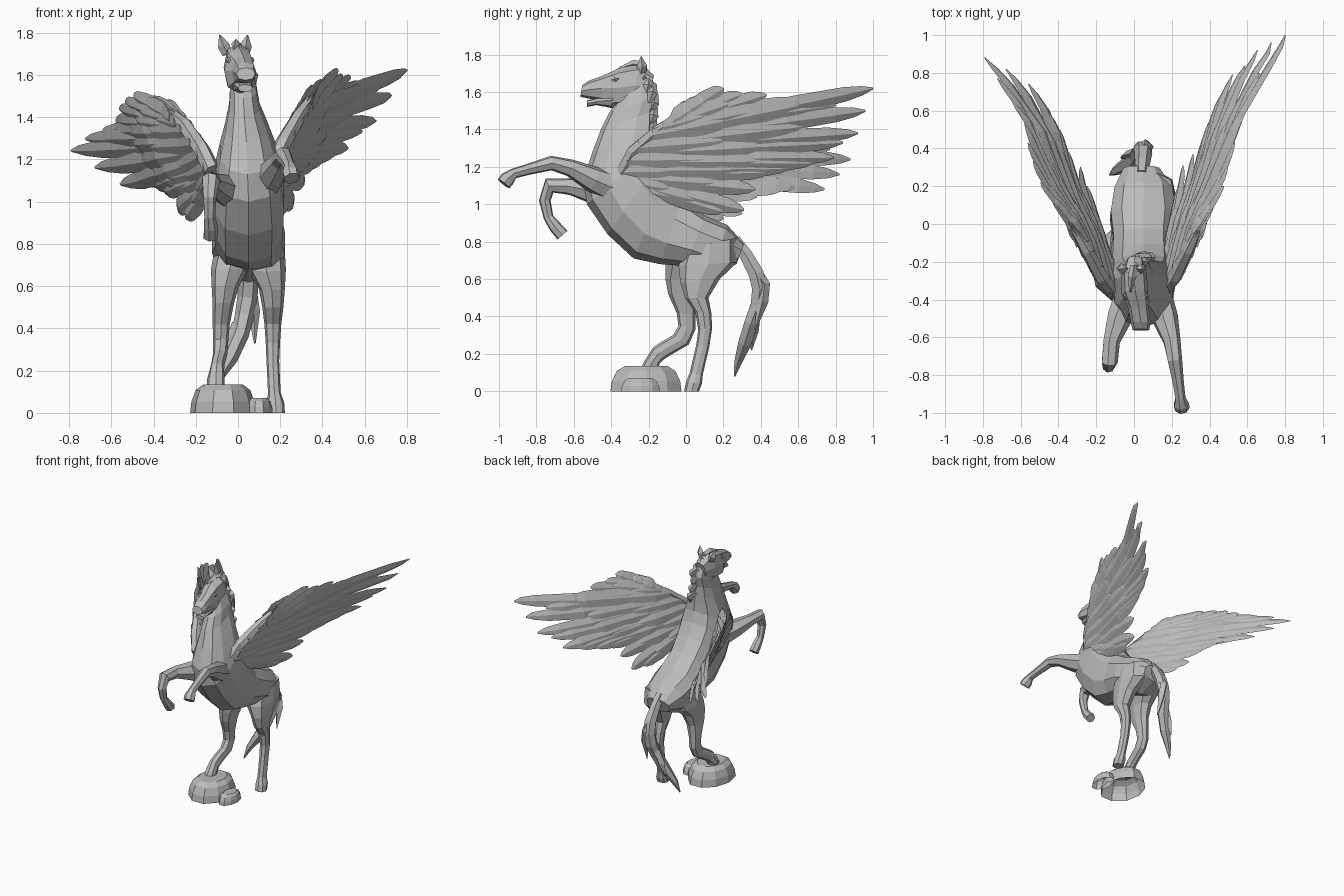
import bpy, bmesh, math, random
from mathutils import Vector

random.seed(4)
cube = bpy.data.objects.get("Cube")
if cube:
    bpy.data.objects.remove(cube, do_unlink=True)

stone = bpy.data.materials.new("stone_grey")
stone.use_nodes = True
GREY = (0.5, 0.5, 0.5, 1)
stone.diffuse_color = GREY
stone.node_tree.nodes["Principled BSDF"].inputs["Base Color"].default_value = GREY


def loft(bm, rings, cap_start=True):
    """Skin a list of equal-sized point rings."""
    loops = [[bm.verts.new(point) for point in ring] for ring in rings]
    count = len(loops[0])
    for low, high in zip(loops, loops[1:]):
        for i in range(count):
            j = (i + 1) % count
            bm.faces.new((low[i], low[j], high[j], high[i]))
    if cap_start:
        bm.faces.new(loops[0][::-1])
    bm.faces.new(loops[-1])


def finish(name, bm):
    bmesh.ops.recalc_face_normals(bm, faces=bm.faces[:])
    mesh = bpy.data.meshes.new(name)
    bm.to_mesh(mesh)
    bm.free()
    mesh.materials.append(stone)
    bpy.context.collection.objects.link(bpy.data.objects.new(name, mesh))


def tube(bm, path, sides=7):
    """Sweep a polygon along points given as (x, y, z, radius)."""
    points = [Vector(p[:3]) for p in path]
    rings = []
    for i, centre in enumerate(points):
        ahead = points[min(i + 1, len(points) - 1)]
        behind = points[max(i - 1, 0)]
        tangent = (ahead - behind).normalized()
        side = Vector((1, 0, 0))
        side = (side - tangent * side.dot(tangent)).normalized()
        up = tangent.cross(side)
        ring = []
        for k in range(sides):
            a = math.tau * k / sides
            ring.append(centre + (side * math.cos(a) + up * math.sin(a)) * path[i][3])
        rings.append(ring)
    loft(bm, rings)


def limb(name, path, sides=7):
    bm = bmesh.new()
    tube(bm, path, sides)
    finish(name, bm)


def soft(value, power):
    """Push a sine or cosine outward for a boxier section."""
    return math.copysign(abs(value) ** power, value)


def trunk(name, sections, sides=10, power=.85):
    """Loft sections given as (first y, z, opposite y, z, centre x, half width)."""
    bm = bmesh.new()
    rings = []
    for y1, z1, y2, z2, x, width in sections:
        upper, lower = Vector((x, y1, z1)), Vector((x, y2, z2))
        middle, half = (upper + lower) / 2, (upper - lower) / 2
        ring = []
        for k in range(sides):
            a = math.tau * k / sides
            ring.append(middle + half * soft(math.cos(a), power)
                        + Vector((width * soft(math.sin(a), power), 0, 0)))
        rings.append(ring)
    loft(bm, rings)
    finish(name, bm)


def along(points, t):
    """Point at fraction t of a polyline."""
    f = min(max(t, 0), 1) * (len(points) - 1)
    i = min(int(f), len(points) - 2)
    return Vector(points[i]).lerp(Vector(points[i + 1]), f - i)


# Body with neck
trunk("body", [
    (.31, .79, .27, .68, .04, .1), (.22, .89, .14, .62, .05, .16),
    (.1, .94, 0, .67, .05, .18), (-.02, 1.03, -.14, .68, .05, .165),
    (-.1, 1.13, -.28, .71, .05, .17), (-.15, 1.22, -.42, .84, .05, .175),
    (-.17, 1.3, -.53, 1, .05, .16), (-.17, 1.36, -.55, 1.13, .045, .135),
    (-.17, 1.42, -.5, 1.28, .04, .105), (-.17, 1.5, -.455, 1.4, .03, .075),
    (-.15, 1.58, -.41, 1.49, .025, .065), (-.19, 1.69, -.36, 1.56, .01, .05)])

# Head, jaw, ears, eyes
trunk("head", [
    (-.17, 1.69, -.21, 1.56, .005, .045), (-.25, 1.75, -.29, 1.52, 0, .068),
    (-.35, 1.73, -.4, 1.515, .005, .07), (-.44, 1.69, -.46, 1.55, .025, .055),
    (-.52, 1.66, -.52, 1.565, .035, .052), (-.555, 1.635, -.565, 1.575, .037, .045)], 8)
trunk("lower_jaw", [
    (-.38, 1.6, -.4, 1.515, .015, .05), (-.47, 1.57, -.48, 1.53, .03, .042),
    (-.53, 1.555, -.53, 1.52, .035, .035)], 8)
for side, x, tip in (("right", -.05, -.087), ("left", .03, .045)):
    limb(side + "_ear", [(x, -.24, 1.7, .025), ((x + tip) / 2, -.235, 1.74, .028),
                         (tip, -.24, 1.79, .003)], 4)
for side, s in (("right", -1), ("left", 1)):
    limb(side + "_eye", [(.01 + s * .05, -.36, 1.675, .008), (.01 + s * .05, -.38, 1.67, .018),
                         (.01 + s * .05, -.4, 1.665, .008)], 6)

# Mane locks hugging the crest, and the forelock
bm = bmesh.new()
crest = [(0, -.22, 1.72), (.02, -.165, 1.62), (.035, -.175, 1.45)]
for i in range(6):
    top = along(crest, i / 5)
    lean = .03 + .012 * (i % 3)
    tube(bm, [(*top, .02), (top.x + lean, top.y - .005, top.z - .05, .03),
              (top.x + lean * 1.1, top.y - .02, top.z - .1, .008)], 5)
tube(bm, [(0, -.22, 1.74, .02), (-.01, -.28, 1.75, .022), (-.02, -.36, 1.725, .006)], 4)
finish("mane", bm)

# Forelegs: one reaching forward, one folded
limb("left_foreleg", [
    (.11, -.37, 1.08, .09), (.165, -.5, 1.135, .07), (.2, -.62, 1.195, .047),
    (.215, -.72, 1.22, .04), (.235, -.85, 1.185, .03), (.245, -.92, 1.165, .028),
    (.25, -.955, 1.135, .042), (.255, -.975, 1.11, .04)])
limb("right_foreleg", [
    (-.02, -.38, 1.04, .09), (-.08, -.5, 1.07, .068), (-.12, -.62, 1.095, .046),
    (-.13, -.73, 1.1, .044), (-.135, -.755, 1.02, .032), (-.135, -.735, .93, .027),
    (-.13, -.7, .88, .034), (-.13, -.66, .835, .036)])

# Hind legs, lofted front to back: one on the ground, one on the rock
trunk("left_hind_leg", [
    (-.01, .76, .27, .82, .12, .1), (-.04, .67, .275, .69, .135, .092),
    (-.03, .58, .18, .6, .16, .062), (-.005, .5, .12, .5, .165, .05),
    (.05, .42, .135, .42, .165, .04), (.065, .33, .14, .34, .165, .034),
    (.055, .25, .125, .24, .165, .03), (.02, .1, .09, .09, .172, .03),
    (0, .05, .085, .04, .178, .042), (-.01, 0, .07, 0, .18, .042)], 8)
trunk("right_hind_leg", [
    (-.08, .77, .24, .8, -.01, .1), (-.11, .68, .2, .68, -.04, .088),
    (-.11, .6, .1, .6, -.06, .065), (-.095, .52, .06, .51, -.07, .05),
    (-.05, .42, .05, .41, -.08, .04), (-.04, .35, .05, .33, -.082, .036),
    (-.07, .3, .015, .25, -.085, .034), (-.13, .265, -.08, .195, -.095, .032),
    (-.175, .235, -.12, .17, -.1, .034), (-.22, .165, -.14, .15, -.105, .042),
    (-.24, .125, -.15, .115, -.105, .042)], 8)

# Tail with side locks
bm = bmesh.new()
tube(bm, [(.04, .26, .81, .035), (.045, .32, .73, .04), (.05, .375, .63, .047),
          (.045, .395, .55, .048), (.03, .385, .46, .045), (.01, .35, .37, .042),
          (-.04, .315, .26, .04), (-.1, .28, .16, .024), (-.13, .26, .08, .004)], 6)
tube(bm, [(.05, .37, .64, .035), (.06, .42, .57, .03), (.075, .41, .48, .03),
          (.08, .37, .33, .004)], 4)
tube(bm, [(0, .37, .42, .03), (-.04, .36, .32, .028), (-.07, .35, .22, .003)], 4)
finish("tail", bm)


# Rocks, open underneath
def rock(name, x, y, rx, ry, height):
    bm = bmesh.new()
    sides = 10
    wobble = [random.uniform(.94, 1.04) for _ in range(sides)]
    rings = []
    for scale, level in ((1, 0), (.96, .4), (.83, .8), (.6, 1)):
        rings.append([(x + rx * scale * wobble[k] * math.cos(math.tau * k / sides),
                       y + ry * scale * wobble[k] * math.sin(math.tau * k / sides),
                       height * level) for k in range(sides)])
    loft(bm, rings, cap_start=False)
    finish(name, bm)


rock("large_rock", -.07, -.21, .16, .2, .135)
rock("small_rock", .1, -.24, .065, .11, .07)

# Wings: overlapping feathers fanned over a leaning, twisting sheet
FEATHER = ((0, .5), (.3, .95), (.65, 1), (.87, .78), (.95, .5), (1, .1))


def wing(name, side, spine, twist, edge, tips):
    """The spine rows give y, x and z of the sheet's middle line."""
    normal = Vector((side, -.55, -.4)).normalized()

    def place(p):
        for a, b in zip(spine, spine[1:]):
            if p.x <= b[0] or b == spine[-1]:
                middle = Vector(a).lerp(Vector(b), min((p.x - a[0]) / (b[0] - a[0]), 1))
                break
        lean = .32 + twist * max(0, p.x)
        return Vector((side * (middle.y + lean * (p.y - middle.z)), p.x, p.y))

    def feather(bm, root, tip, width, offset):
        span = tip - root
        across = Vector((-span.y, span.x)).normalized() * width
        rings = []
        for t, s in FEATHER:
            c = root + span * t
            shift = normal * offset * (1 - t * .6)
            ridge = normal * .015 * s
            rings.append([place(c + across * s) + shift, place(c) + shift + ridge,
                          place(c - across * s) + shift, place(c) + shift - ridge])
        loft(bm, rings)

    bm = bmesh.new()
    roots = [(edge[3] + edge[2]) / 2, edge[2], edge[1], edge[0], Vector((-.25, 1.09))]
    # long feathers, then two broader covert layers on both faces
    for reach, offsets, width, count in ((1, (0,), .05, len(tips)),
                                         (.68, (.018, -.018), .055, 11),
                                         (.4, (.032, -.032), .06, 8)):
        for offset in offsets:
            for i in range(count):
                t = i / (count - 1)
                length = reach * (1 if reach == 1 else random.uniform(.88, 1.1))
                root = along(roots, t)
                feather(bm, root, root.lerp(along(tips, t), length), width, offset)
    # bony leading edge
    tube(bm, [(*place(p), r) for p, r in zip(edge, (.04, .04, .035, .02))], 6)
    finish(name, bm)


def outline(*points):
    return [Vector(p) for p in points]


wing("left_wing", 1,
     ((-.35, .18, 1.22), (0, .27, 1.25), (.2, .355, 1.29), (.45, .445, 1.36),
      (.65, .52, 1.38), (.8, .6, 1.4), (.9, .7, 1.48), (1, .79, 1.6)), .22,
     outline((-.34, 1.17), (-.28, 1.28), (-.14, 1.4), (.03, 1.51)),
     outline((.2, 1.62), (.3, 1.59), (.43, 1.585), (.6, 1.555), (.8, 1.53), (1, 1.62),
             (.96, 1.5), (.92, 1.38), (.84, 1.33), (.79, 1.25), (.68, 1.22), (.55, 1.19),
             (.45, 1.17), (.37, 1.08), (.31, .97), (.2, .96), (.08, 1.01)))
wing("right_wing", -1,
     ((-.35, .13, 1.18), (-.14, .2, 1.2), (0, .26, 1.22), (.2, .37, 1.22),
      (.52, .49, 1.235), (.68, .6, 1.22), (.78, .68, 1.22), (.88, .79, 1.24)), .45,
     outline((-.34, 1.15), (-.28, 1.25), (-.14, 1.36), (.02, 1.44)),
     outline((.22, 1.5), (.33, 1.47), (.43, 1.435), (.53, 1.38), (.65, 1.33), (.77, 1.295),
             (.88, 1.24), (.82, 1.16), (.74, 1.08), (.6, 1.09), (.5, 1.07), (.38, 1.04),
             (.3, .95), (.2, .92), (.08, 1)))
